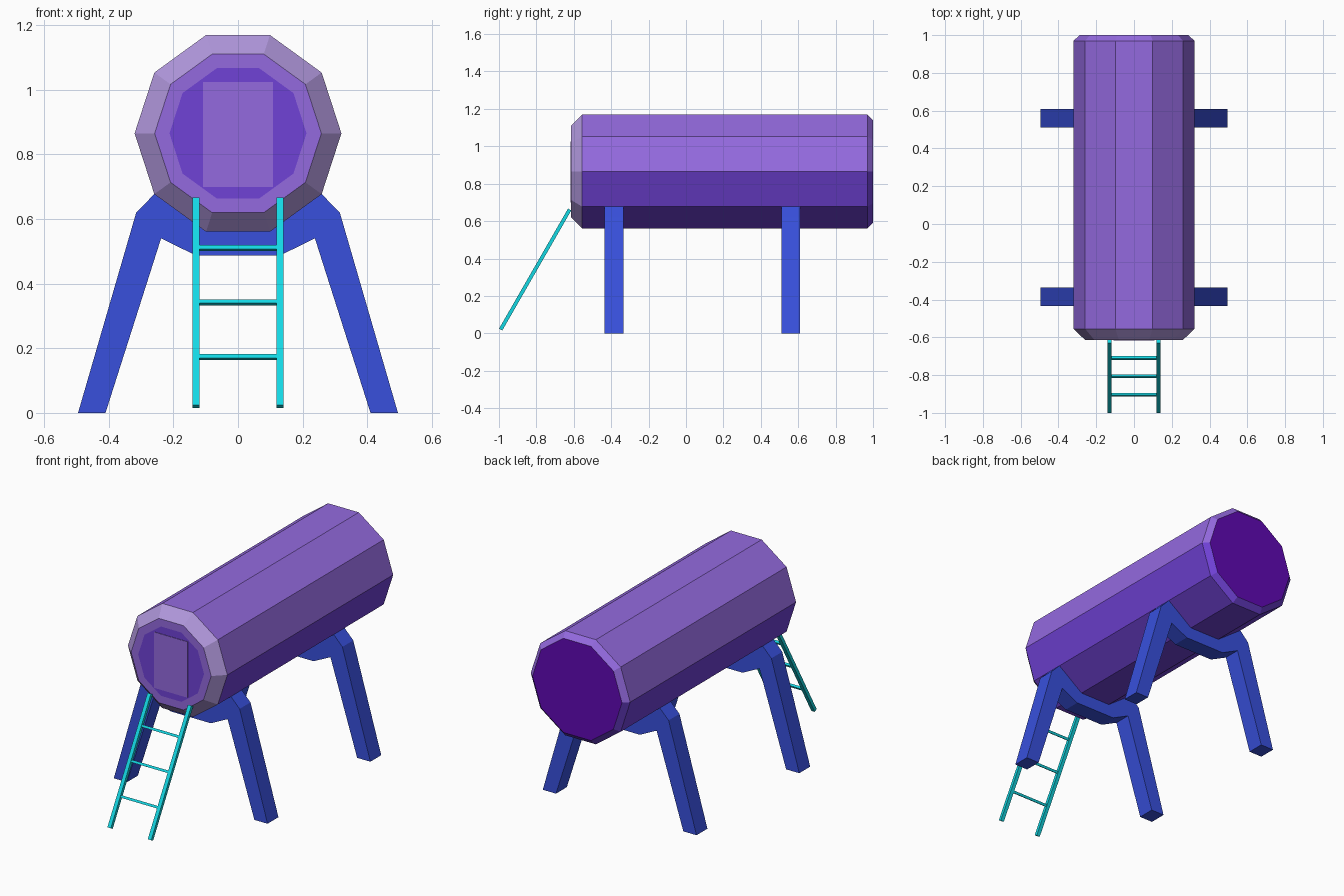
import bpy, bmesh, math
from mathutils import Vector, Matrix

if "Cube" in bpy.data.objects:
    bpy.data.objects.remove(bpy.data.objects["Cube"])


def mat(name, hexcol):
    lin = []
    for i in (0, 2, 4):
        c = int(hexcol[i:i + 2], 16) / 255
        lin.append(c / 12.92 if c <= 0.04045 else ((c + 0.055) / 1.055) ** 2.4)
    m = bpy.data.materials.new(name)
    m.diffuse_color = (*lin, 1)
    m.use_nodes = True
    m.node_tree.nodes["Principled BSDF"].inputs["Base Color"].default_value = m.diffuse_color
    return m


LIGHT = mat("light purple", "946adf")
DEEP = mat("deep purple", "7042d6")
PALE = mat("pale lilac", "b097dc")
VIOLET = mat("dark violet", "6009b4")
BLUE = mat("blue", "3850dc")
CYAN = mat("cyan", "14d8e4")


def finish(bm, name, mats):
    bmesh.ops.recalc_face_normals(bm, faces=bm.faces)
    me = bpy.data.meshes.new(name)
    bm.to_mesh(me)
    bm.free()
    for m in mats:
        me.materials.append(m)
    ob = bpy.data.objects.new(name, me)
    bpy.context.collection.objects.link(ob)
    return ob


def beam(name, a, b, w, d, m):
    """Box of section w x d running from a to b."""
    a, b = Vector(a), Vector(b)
    y = (b - a).normalized()
    x = Vector((1, 0, 0)) if abs(y.x) < 0.5 else Vector((0, 0.498, 0.867))
    z = x.cross(y)
    rot = Matrix((x, y, z)).transposed().to_4x4()
    bm = bmesh.new()
    bmesh.ops.create_cube(bm, size=1)
    bm.transform(Matrix.Translation((a + b) / 2) @ rot
                 @ Matrix.Diagonal((w, (b - a).length, d, 1)))
    return finish(bm, name, [m])


# Ten-sided barrel with chamfered ends and a painted panel on the front
N, R, CZ = 10, 0.32, 0.865
stations = [(-0.615, 0.212), (-0.615, 0.258), (-0.555, R), (0.97, R), (1.0, 0.288)]
bm = bmesh.new()
rings = [[bm.verts.new((r * math.cos(math.tau * i / N), y,
                        CZ + r * math.sin(math.tau * i / N))) for i in range(N)]
         for y, r in stations]
bm.faces.new(rings[0]).material_index = 1
bm.faces.new(rings[-1]).material_index = 3
for s in range(len(rings) - 1):
    for i in range(N):
        j = (i + 1) % N
        f = bm.faces.new((rings[s][i], rings[s][j], rings[s + 1][j], rings[s + 1][i]))
        if s == 0:
            f.material_index = 0
        elif s == 1:
            f.material_index = 2
        else:
            f.material_index = 0 if f.calc_center_median().z > CZ else 1
finish(bm, "barrel", [LIGHT, DEEP, PALE, VIOLET])

# Door plate on the front
beam("door_plate", (0, -0.618, 0.862), (0, -0.613, 0.862), 0.216, 0.325, LIGHT)

# Leg frames: saddle under the barrel with two splayed legs
half = [(0.099, 0.561), (0.259, 0.677), (0.315, 0.62), (0.495, 0),
        (0.41, 0), (0.238, 0.54), (0.13, 0.487)]
profile = half + [(-x, z) for x, z in reversed(half)]
for name, y0 in (("front_leg_frame", -0.435), ("back_leg_frame", 0.51)):
    bm = bmesh.new()
    f = bm.faces.new([bm.verts.new((x, y0, z)) for x, z in profile])
    ext = bmesh.ops.extrude_face_region(bm, geom=[f])
    bmesh.ops.translate(bm, vec=(0, 0.1, 0),
                        verts=[v for v in ext["geom"] if isinstance(v, bmesh.types.BMVert)])
    finish(bm, name, [BLUE])

# Ladder rails and rungs
lo, hi = Vector((0, -0.991, 0.02)), Vector((0, -0.622, 0.662))
for side, x in (("left", -0.13), ("right", 0.13)):
    off = Vector((x, 0, 0))
    beam(side + "_ladder_rail", lo + off, hi + off, 0.022, 0.02, CYAN)
for k, z in enumerate((0.173, 0.342, 0.51)):
    p = lo.lerp(hi, (z - lo.z) / (hi.z - lo.z))
    beam(f"ladder_rung_{k + 1}", p - Vector((0.122, 0, 0)), p + Vector((0.122, 0, 0)),
         0.014, 0.014, CYAN)
